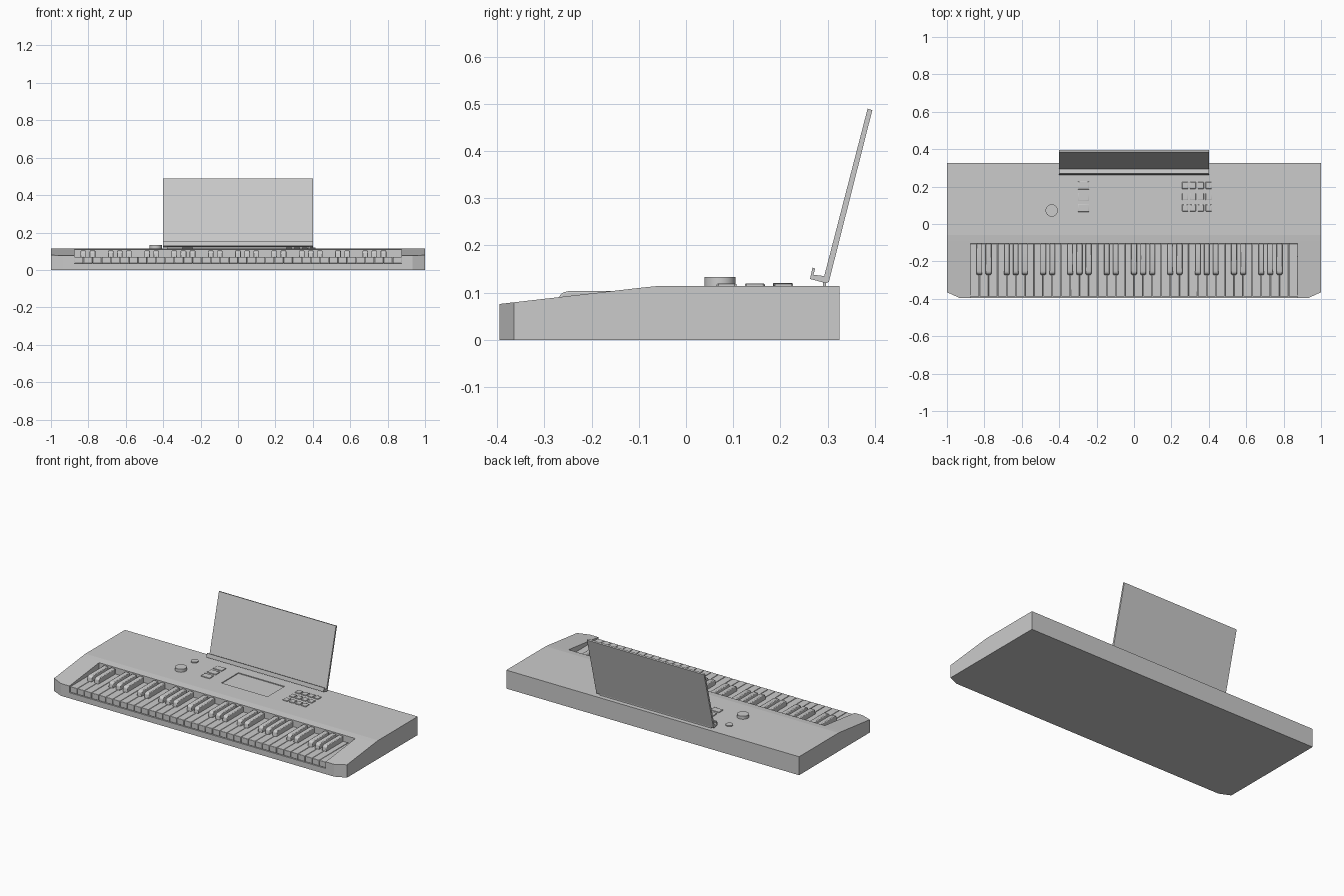
import bpy, bmesh, math
from mathutils import Vector

if "Cube" in bpy.data.objects:
    bpy.data.objects.remove(bpy.data.objects["Cube"])


def finish(name, bm, smooth=True):
    bmesh.ops.recalc_face_normals(bm, faces=bm.faces[:])
    me = bpy.data.meshes.new(name)
    bm.to_mesh(me)
    bm.free()
    ob = bpy.data.objects.new(name, me)
    bpy.context.collection.objects.link(ob)
    if smooth:
        bpy.ops.object.select_all(action='DESELECT')
        bpy.context.view_layer.objects.active = ob
        ob.select_set(True)
        bpy.ops.object.shade_smooth_by_angle(angle=math.radians(30))
    return ob


def add_profile(bm, pts, x0, x1):
    """Extrude a (y, z) outline from x0 to x1."""
    f = bm.faces.new([bm.verts.new((x0, y, z)) for y, z in pts])
    r = bmesh.ops.extrude_face_region(bm, geom=[f])
    bmesh.ops.translate(bm, vec=(x1 - x0, 0, 0),
                        verts=[v for v in r['geom'] if isinstance(v, bmesh.types.BMVert)])


def add_box(bm, x0, x1, y0, y1, z0, z1):
    add_profile(bm, [(y0, z0), (y1, z0), (y1, z1), (y0, z1)], x0, x1)


def bevel(ob, width, segments=2):
    m = ob.modifiers.new("bevel", 'BEVEL')
    m.width, m.segments, m.limit_method = width, segments, 'ANGLE'


TOP = 0.114
WELL_X, WELL_BACK, WELL_Z = 0.875, -0.105, 0.035

# Body: sloped side profile with clipped front corners
bm = bmesh.new()
add_profile(bm, [(-0.395, 0), (0.325, 0), (0.325, TOP), (-0.06, TOP), (-0.09, 0.111), (-0.395, 0.076)], -1, 1)
for s in (-1, 1):
    for (px, py), (nx, ny) in (((1, -0.365), (0.45, -1)),):
        r = bmesh.ops.bisect_plane(bm, geom=bm.verts[:] + bm.edges[:] + bm.faces[:],
                                   plane_co=(s * px, py, 0), plane_no=Vector((s * nx, ny, 0)).normalized(),
                                   clear_outer=True)
        bmesh.ops.holes_fill(bm, edges=[e for e in bm.edges if e.is_boundary], sides=0)
body = finish("body", bm, False)

# Cutters: key well open to the front, and shallow screen recess
bm = bmesh.new()
add_box(bm, -WELL_X, WELL_X, -0.5, WELL_BACK, WELL_Z, 0.2)
add_box(bm, -0.155, 0.16, 0.06, 0.225, TOP - 0.005, 0.2)
cutter = finish("well_cutter", bm, False)
cutter.hide_render = True
cutter.hide_set(True)
m = body.modifiers.new("well", 'BOOLEAN')
m.operation, m.object, m.solver = 'DIFFERENCE', cutter, 'EXACT'

# White keys: five octaves plus a last C
N = 36
w = 2 * WELL_X / N
bm = bmesh.new()
for i in range(N):
    x = -WELL_X + i * w
    add_box(bm, x + 0.001, x + w - 0.001, -0.388, WELL_BACK, WELL_Z, 0.07)
bevel(finish("white_keys", bm), 0.002)

# Black keys with rounded front ends
bm = bmesh.new()
for i in range(1, N):
    if i % 7 in (1, 2, 4, 5, 6):
        x = -WELL_X + i * w
        add_profile(bm, [(-0.272, 0.066), (WELL_BACK, 0.066), (WELL_BACK, 0.103), (-0.25, 0.103),
                         (-0.262, 0.1), (-0.268, 0.094)], x - 0.015, x + 0.015)
bevel(finish("black_keys", bm), 0.004)

# Dials
for name, y, r, top in (("large_dial", 0.072, 0.033, 0.133), ("small_dial", 0.205, 0.021, 0.12)):
    bm = bmesh.new()
    bmesh.ops.create_cone(bm, cap_ends=True, segments=32, radius1=r, radius2=r, depth=top - TOP + 0.004)
    bmesh.ops.translate(bm, verts=bm.verts[:], vec=(-0.44, y, (top + TOP - 0.004) / 2))
    finish(name, bm)


# Button groups
def buttons(name, xs, ys, sx, sy):
    bm = bmesh.new()
    for x in xs:
        for y in ys:
            add_box(bm, x - sx / 2, x + sx / 2, y - sy / 2, y + sy / 2, TOP - 0.003, 0.119)
    bevel(finish(name, bm), 0.002)


buttons("mode_buttons", [-0.27], [0.086, 0.146, 0.206], 0.06, 0.042)
buttons("number_buttons", [0.273 + 0.042 * i for i in range(4)], [0.086, 0.146, 0.206], 0.032, 0.036)

# Music stand: leaning board with a ledge and lip, held by a foot strip
bm = bmesh.new()
add_profile(bm, [(0.263, 0.129), (0.297, 0.12), (0.303, 0.123), (0.395, 0.487), (0.385, 0.49),
                 (0.293, 0.135), (0.270, 0.138), (0.274, 0.151), (0.268, 0.153)], -0.4, 0.4)
finish("music_stand", bm)
bm = bmesh.new()
add_box(bm, -0.38, 0.38, 0.29, 0.297, TOP - 0.003, 0.126)
finish("stand_foot", bm)
